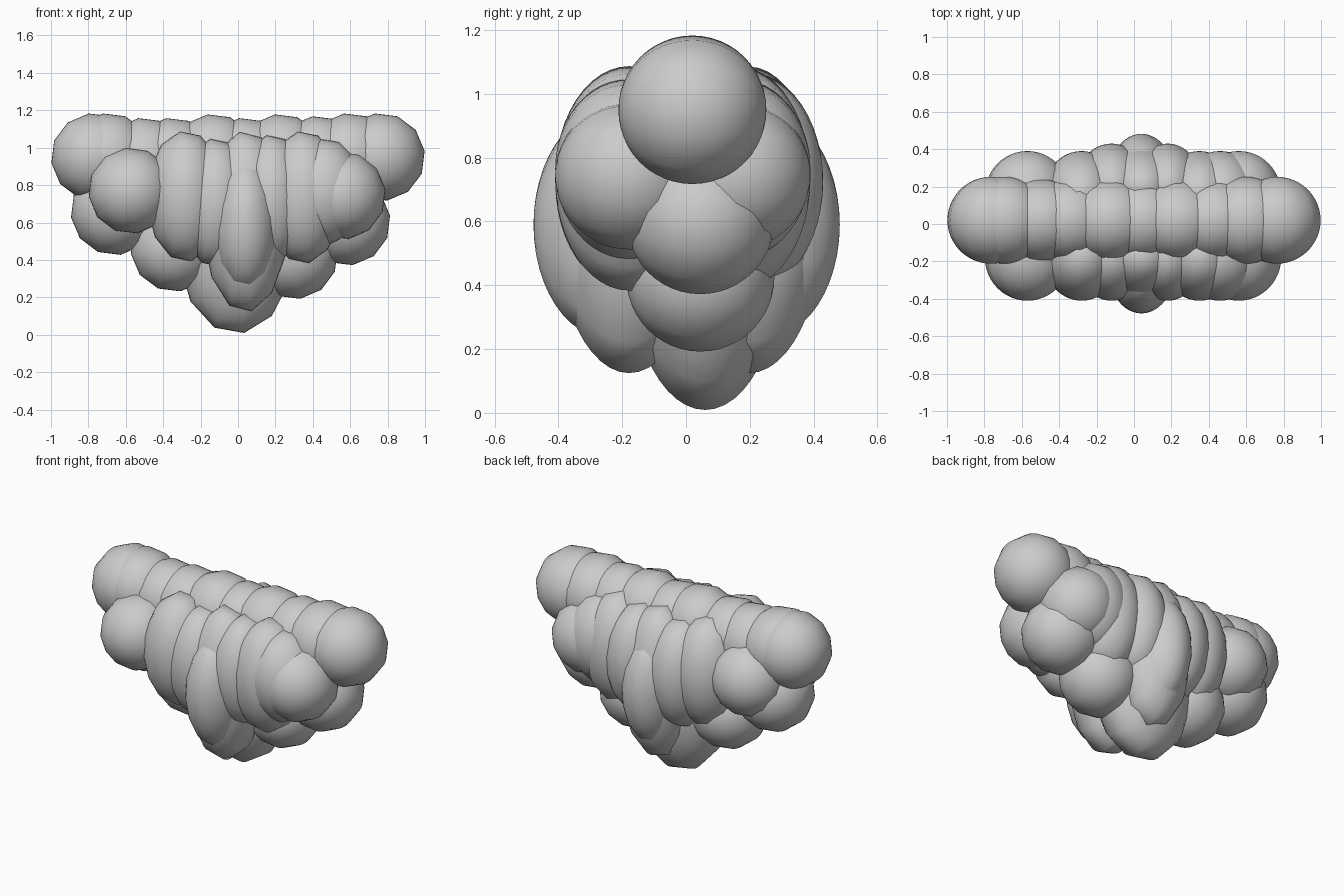
import bpy
from math import radians
from mathutils import Matrix


def berry(name, x, y, z, rx=0.235, ry=0.232, rz=0.235):
    """Smooth ellipsoid, poles along y, twelve sides seen from the front."""
    bpy.ops.mesh.primitive_uv_sphere_add(segments=12, ring_count=24, radius=1)
    ob = bpy.context.object
    ob.name = name
    turn = Matrix.Rotation(radians(90), 4, 'X') @ Matrix.Rotation(radians(8), 4, 'Z')
    ob.data.transform(Matrix.Diagonal((rx, ry, rz, 1)) @ turn)
    ob.location = (x, y, z)
    bpy.ops.object.shade_smooth()


# Top ridge of round berries
for x in (-0.765, -0.69, 0.6, 0.765):
    berry("top_berry", x, 0.02, 0.95)
for x, top in ((-0.5, 1.16), (-0.35, 1.16), (-0.13, 1.18), (0.04, 1.16),
               (0.23, 1.18), (0.43, 1.17)):
    berry("top_berry", x, 0.02, top - 0.235, ry=0.22)

# Side berries, front and back: x, bottom z, top z, x radius, outermost y at the back
side_rows = [
    (-0.57, 0.54, 1.00, 0.23, 0.39),
    (-0.28, 0.39, 1.09, 0.21, 0.39),
    (-0.12, 0.36, 1.05, 0.20, 0.43),
    (0.04, 0.12, 1.09, 0.23, 0.43),
    (0.18, 0.38, 1.07, 0.19, 0.43),
    (0.35, 0.38, 1.09, 0.21, 0.39),
    (0.46, 0.48, 1.05, 0.22, 0.39),
    (0.56, 0.51, 0.98, 0.23, 0.39),
]
for x, low, high, rx, back in side_rows:
    z, rz = (low + high) / 2, (high - low) / 2
    berry("front_berry", x, -0.178, z, rx, 0.232, rz)
    berry("back_berry", x, back - 0.232, z, rx, 0.232, rz)

# Long outermost berries in the middle of each side
berry("front_long_berry", 0.04, -0.243, 0.59, 0.18, 0.235, 0.36)
berry("back_long_berry", 0.04, 0.247, 0.59, 0.18, 0.235, 0.36)

# Lower berries tapering to the tip
for x, z in ((-0.66, 0.66), (-0.34, 0.465), (0.3, 0.425), (0.58, 0.605)):
    berry("lower_berry", x, 0.045, z)
berry("tip_berry", -0.01, 0.06, 0.455, 0.31, 0.235, 0.45)
